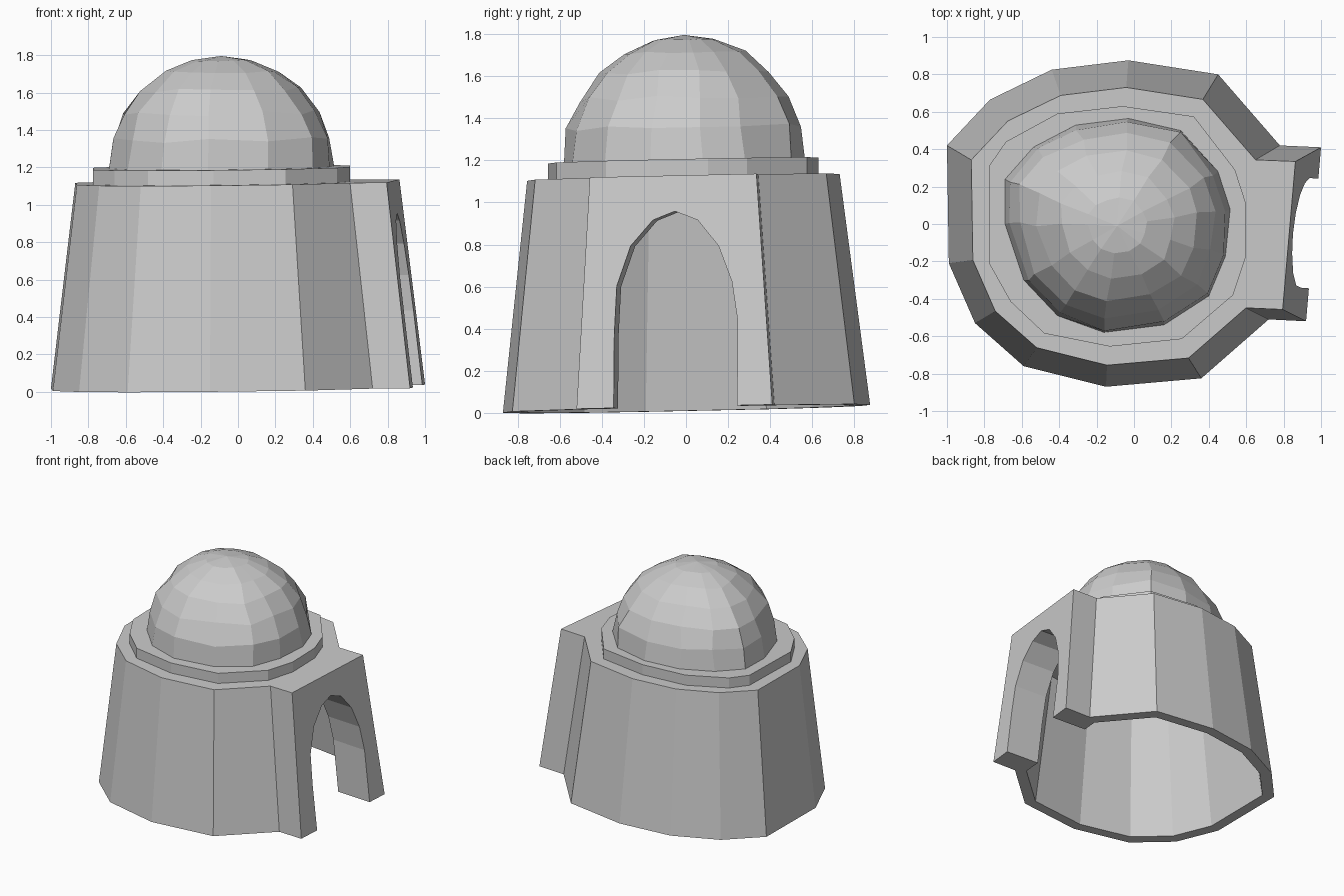
import bpy
import bmesh
import math
import random

random.seed(4)

default_cube = bpy.data.objects.get("Cube")
if default_cube:
    bpy.data.objects.remove(default_cube, do_unlink=True)

# Single plain material
stone = bpy.data.materials.new("light_grey_stone")
stone.use_nodes = True
stone.diffuse_color = (0.6, 0.6, 0.6, 1)
stone.node_tree.nodes["Principled BSDF"].inputs["Base Color"].default_value = (0.6, 0.6, 0.6, 1)


def settle(x, y, z):
    """The whole building leans very slightly on its ground."""
    return (x, y, z + 0.02 + 0.011 * x + 0.021 * y)


def loft(name, rings, close_ring=False, apex=None):
    """Skin a stack of matching rings; cap the ends, or join last to first."""
    bm = bmesh.new()
    loops = [[bm.verts.new(settle(*point)) for point in ring] for ring in rings]
    count = len(loops[0])
    for lower, upper in zip(loops, loops[1:]):
        for i in range(count):
            j = (i + 1) % count
            bm.faces.new((lower[i], lower[j], upper[j], upper[i]))
    bm.faces.new(loops[0])
    if apex:
        tip = bm.verts.new(settle(*apex))
        for i in range(count):
            bm.faces.new((loops[-1][i], loops[-1][(i + 1) % count], tip))
    else:
        bm.faces.new(loops[-1])
    bmesh.ops.recalc_face_normals(bm, faces=bm.faces[:])
    mesh = bpy.data.meshes.new(name)
    bm.to_mesh(mesh)
    bm.free()
    mesh.materials.append(stone)
    obj = bpy.data.objects.new(name, mesh)
    bpy.context.collection.objects.link(obj)
    return obj


def at_height(outline, z):
    return [(x, y, z) for x, y in outline]


def scaled(outline, factor, cx, cy):
    return [(cx + (x - cx) * factor, cy + (y - cy) * factor) for x, y in outline]


def subtract(target, cutter):
    cutter.hide_render = True
    cut = target.modifiers.new("cut", 'BOOLEAN')
    cut.operation = 'DIFFERENCE'
    cut.solver = 'EXACT'
    cut.object = cutter
    bpy.context.view_layer.objects.active = target
    bpy.ops.object.modifier_apply(modifier=cut.name)
    bpy.data.objects.remove(cutter, do_unlink=True)


# Tapered outer wall with the entrance porch on its left side
round_wall = [(0.78, 0.42), (0.45, 0.8), (-0.03, 0.875), (-0.44, 0.825),
              (-0.77, 0.665), (-1, 0.42), (-0.99, -0.21), (-0.85, -0.53),
              (-0.59, -0.76), (-0.15, -0.87), (0.36, -0.825), (0.72, -0.51)]
porch = [(0.92, -0.52), (1, 0.41)]


def taper(outline, shift=0):
    return [(x * 0.854 - 0.016 + shift, y * 0.851 - 0.0145) for x, y in outline]


wall_top = taper(round_wall) + taper(porch, 0.025)
wall = loft("outer_wall", [at_height(round_wall + porch, 0), at_height(wall_top, 1.1)])

# Hollow room, open underneath
room_base = scaled(round_wall, 0.91, -0.08, 0)
room_top = scaled(taper(round_wall), 0.9, -0.08, 0)
floor_outline = scaled(room_base, 1.015, -0.08, 0)
subtract(wall, loft("room_cutter", [at_height(floor_outline, -0.1), at_height(room_base, 0),
                                    at_height(room_top, 1.04)]))

# Arched doorway, square to the porch front
arch = [(-0.345, -0.2), (-0.345, 0.35), (-0.335, 0.58), (-0.27, 0.77),
        (-0.165, 0.89), (-0.06, 0.93), (0.05, 0.885), (0.15, 0.76),
        (0.215, 0.59), (0.245, 0.4), (0.245, -0.2)]
subtract(wall, loft("doorway_cutter", [[(x, y + (0.95 - x) * 0.075, z) for y, z in arch]
                                       for x in (0.4, 1.3)]))

# Low vertical drum under the dome
drum = [(0.6, 0.105), (0.54, 0.29), (0.32, 0.575), (-0.06, 0.63), (-0.41, 0.59),
        (-0.685, 0.44), (-0.775, 0.31), (-0.775, -0.21), (-0.66, -0.415),
        (-0.48, -0.585), (-0.13, -0.655), (0.255, -0.615), (0.53, -0.38),
        (0.6, -0.17)]
loft("drum", [at_height(drum, 1.08), at_height(drum, 1.18)])

# Rough-hewn faceted dome
dome_base = [(0.515, 0.08), (0.45, 0.28), (0.25, 0.5), (-0.03, 0.565),
             (-0.31, 0.53), (-0.54, 0.41), (-0.69, 0.24), (-0.69, 0),
             (-0.59, -0.3), (-0.41, -0.49), (-0.16, -0.58), (0.16, -0.54),
             (0.4, -0.385), (0.49, -0.17)]
rings = [at_height(dome_base, 1.175)]
steps = 6
for step in range(1, steps):
    angle = math.pi / 2 * step / steps
    ring = at_height(scaled(dome_base, math.cos(angle), -0.09, -0.01),
                     1.18 + 0.595 * math.sin(angle))
    rough = 0.014 * math.cos(angle)
    rings.append([tuple(c + random.uniform(-rough, rough) for c in p) for p in ring])
loft("dome", rings, apex=(-0.09, -0.01, 1.777))
